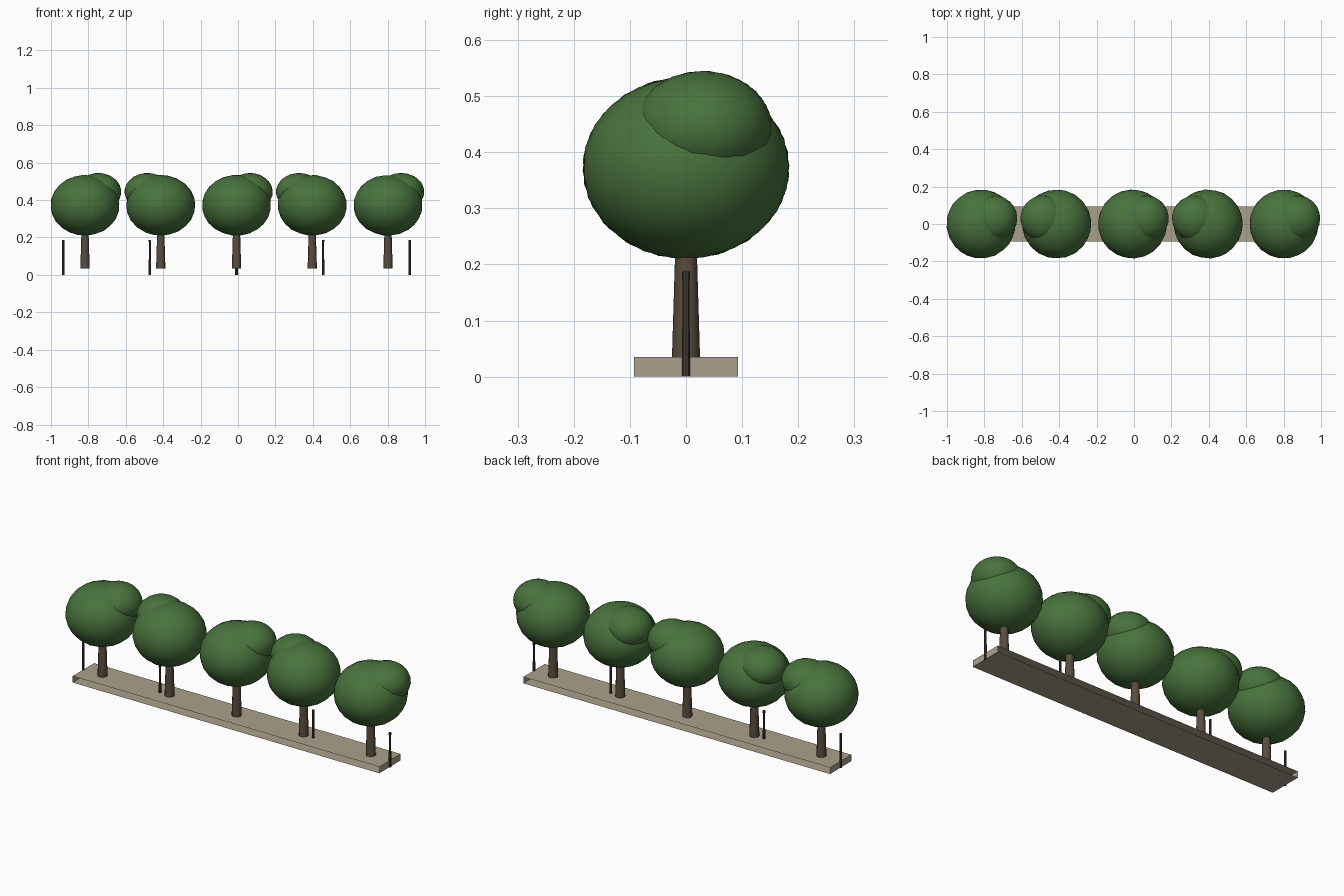
import bpy
import bmesh
import random
from math import tau
from mathutils import Euler, Matrix, Vector

random.seed(4)
if "Cube" in bpy.data.objects:
    bpy.data.objects.remove(bpy.data.objects["Cube"], do_unlink=True)


def material(name, rgb):
    m = bpy.data.materials.new(name)
    m.use_nodes = True
    colour = (*rgb, 1)
    m.diffuse_color = colour
    m.node_tree.nodes["Principled BSDF"].inputs["Base Color"].default_value = colour
    return m


LEAF = material("leaf green", (0.065, 0.17, 0.046))
BARK = material("bark brown", (0.10, 0.072, 0.048))
POST = material("dark post brown", (0.062, 0.046, 0.034))
STONE = material("planter tan", (0.41, 0.355, 0.26))


def finish(name, bm, mat, smooth_angle=None):
    mesh = bpy.data.meshes.new(name)
    bm.to_mesh(mesh)
    bm.free()
    mesh.materials.append(mat)
    obj = bpy.data.objects.new(name, mesh)
    bpy.context.collection.objects.link(obj)
    if smooth_angle:
        bpy.ops.object.select_all(action="DESELECT")
        obj.select_set(True)
        bpy.context.view_layer.objects.active = obj
        bpy.ops.object.shade_smooth_by_angle(angle=smooth_angle)
    return obj


def add_cone(bm, x, z0, z1, r0, r1, sides):
    bmesh.ops.create_cone(bm, cap_ends=True, segments=sides, radius1=r0, radius2=r1,
                          depth=z1 - z0, matrix=Matrix.Translation((x, 0, (z0 + z1) / 2)))


def add_foliage(name, centre, radii):
    # Turned at random before flattening, so each crown has its own outline
    bm = bmesh.new()
    turn = Euler([random.uniform(0, tau) for _ in range(3)]).to_matrix().to_4x4()
    shape = Matrix.Translation(centre) @ Matrix.Diagonal((*radii, 1)) @ turn
    bmesh.ops.create_icosphere(bm, subdivisions=3, radius=1.01, matrix=shape)
    finish(name, bm, LEAF, 1.0)


MID = -0.008       # middle of the row
HALF = 0.926       # half length of the planter
BASE_TOP = 0.035

# Planter strip: top, bottom and both ends, open along the front and back
bm = bmesh.new()
bmesh.ops.create_cube(bm, size=1, matrix=Matrix.Translation((MID, 0, BASE_TOP / 2))
                      @ Matrix.Diagonal((2 * HALF, 0.185, BASE_TOP, 1)))
bm.normal_update()
open_sides = [f for f in bm.faces if abs(f.normal.y) > 0.5]
bmesh.ops.delete(bm, geom=open_sides, context="FACES")
finish("planter_strip", bm, STONE)

for i in range(5):
    # Tree: tapered trunk, main crown and a side tuft that swaps sides
    x = MID + (i - 2) * 0.405
    side = 1 if i % 2 == 0 else -1
    bm = bmesh.new()
    add_cone(bm, x, BASE_TOP, 0.3, 0.025, 0.017, 12)
    finish(f"trunk_{i + 1}", bm, BARK, 0.6)
    add_foliage(f"crown_{i + 1}", Vector((x, 0, 0.372)), (0.183, 0.183, 0.161))
    add_foliage(f"crown_tuft_{i + 1}", Vector((x + side * 0.071, 0.03, 0.444)),
                (0.122, 0.122, 0.1))

    # Slim post with a thicker foot and a cap
    px = MID + (i - 2) * HALF / 2
    bm = bmesh.new()
    add_cone(bm, px, 0, 0.082, 0.0068, 0.0068, 8)
    add_cone(bm, px, 0.082, 0.175, 0.006, 0.006, 8)
    add_cone(bm, px, 0.175, 0.187, 0.0068, 0.0068, 8)
    finish(f"post_{i + 1}", bm, POST)
